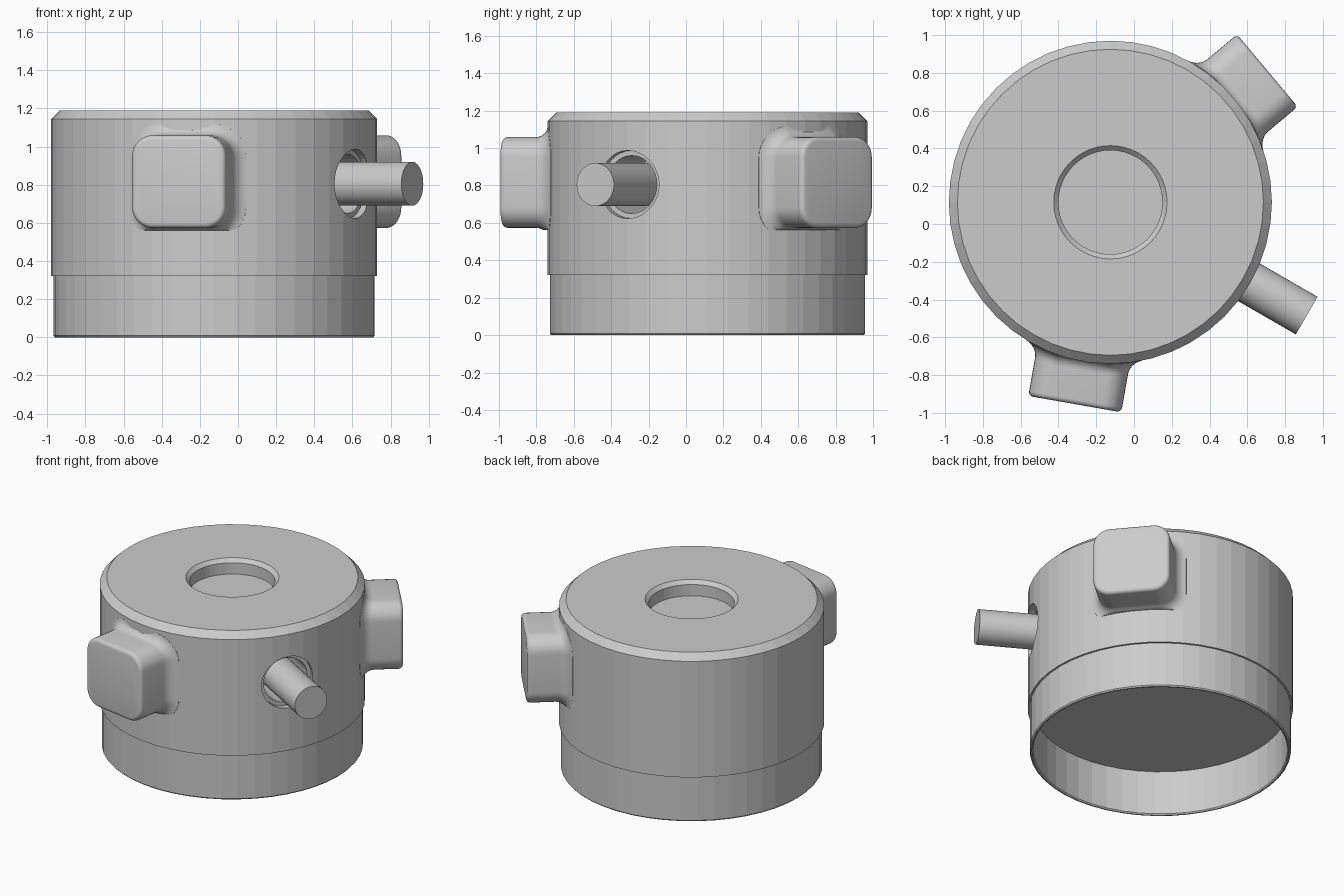
import bpy, bmesh
from math import sin, cos, pi, radians, sqrt
from mathutils import Matrix, Vector

cube = bpy.data.objects.get("Cube")
if cube:
    bpy.data.objects.remove(cube, do_unlink=True)

CENTRE = Vector((-0.125, 0.115, 0))
R = 0.855

grey = bpy.data.materials.new("light_grey")
grey.use_nodes = True
colour = (0.6, 0.6, 0.6, 1)
grey.diffuse_color = colour
grey.node_tree.nodes["Principled BSDF"].inputs["Base Color"].default_value = colour


def finish(name, bm, matrix, smooth=None):
    bmesh.ops.recalc_face_normals(bm, faces=bm.faces)
    bm.transform(matrix)
    mesh = bpy.data.meshes.new(name)
    bm.to_mesh(mesh)
    bm.free()
    mesh.materials.append(grey)
    obj = bpy.data.objects.new(name, mesh)
    bpy.context.collection.objects.link(obj)
    bpy.ops.object.select_all(action='DESELECT')
    obj.select_set(True)
    bpy.context.view_layer.objects.active = obj
    if smooth:
        bpy.ops.object.shade_smooth_by_angle(angle=radians(smooth))
    return obj


def lathe(name, profile, segments, matrix, smooth=None):
    """Turn a (radius, height) profile around the local z axis."""
    bm = bmesh.new()
    verts = [bm.verts.new((r, 0, z)) for r, z in profile]
    edges = [bm.edges.new(pair) for pair in zip(verts, verts[1:])]
    if profile[0][0] > 0:
        edges.append(bm.edges.new((verts[-1], verts[0])))
    bmesh.ops.spin(bm, geom=verts + edges, cent=(0, 0, 0), axis=(0, 0, 1),
                   angle=2 * pi, steps=segments, use_merge=True)
    bmesh.ops.remove_doubles(bm, verts=bm.verts, dist=1e-5)
    return finish(name, bm, matrix, smooth)


def outward(angle, z):
    """Frame on the body axis whose local x points out at the angle."""
    return (Matrix.Translation(CENTRE + Vector((0, 0, z)))
            @ Matrix.Rotation(radians(angle), 4, 'Z'))


def rounded_square(grow):
    """Outline points (sideways, up) of a pad, enlarged by grow."""
    corner = 0.11 + grow
    points = []
    for k, (sx, sz) in enumerate([(1, 1), (-1, 1), (-1, -1), (1, -1)]):
        for i in range(9):
            a = (k + i / 8) * pi / 2
            points.append((sx * 0.14 + corner * cos(a),
                           sz * 0.133 + corner * sin(a)))
    return points


def pad(name, angle):
    """Rounded square boss with a fillet that follows the round wall."""
    rings = [(0.06, 0.70, False), (0.06, -0.006, True)]
    for i in range(7):
        a = i / 6 * pi / 2
        rings.append((0.06 * (1 - sin(a)), 0.06 * (1 - cos(a)), True))
    for i in range(5):
        a = i / 4 * pi / 2
        rings.append((-0.025 * (1 - cos(a)), 1.06 + 0.025 * sin(a), False))
    bm = bmesh.new()
    loops = []
    for grow, depth, on_wall in rings:
        loop = []
        for u, v in rounded_square(grow):
            x = depth + (sqrt(R * R - u * u) if on_wall else 0)
            loop.append(bm.verts.new((x, u, max(v, -0.255))))
        loops.append(loop)
    for low, high in zip(loops, loops[1:]):
        for i in range(len(low)):
            j = (i + 1) % len(low)
            bm.faces.new((low[i], low[j], high[j], high[i]))
    bm.faces.new(loops[0])
    bm.faces.new(loops[-1])
    return finish(name, bm, outward(angle, 0.816), 35)


upright = Matrix.Translation(CENTRE)
sideways = outward(-30, 0.805) @ Matrix.Rotation(pi / 2, 4, 'Y')

# Main drum with chamfered rim and recessed top socket
body = lathe("body", [(0, 0.32), (R, 0.32), (R, 1.145), (0.81, 1.19),
                      (0.30, 1.19), (0.275, 1.165), (0.275, 1.085), (0, 1.085)],
             48, upright)

# Stepped side hole
cutter = lathe("side_hole_cutter", [(0, 0.5), (0.155, 0.5), (0.155, 0.81),
                                    (0.182, 0.81), (0.182, 1.0), (0, 1.0)],
               32, sideways)
cutter.hide_render = True
cut = body.modifiers.new("side_hole", 'BOOLEAN')
cut.operation = 'DIFFERENCE'
cut.solver = 'EXACT'
cut.object = cutter
bpy.context.view_layer.objects.active = body
bpy.ops.object.modifier_apply(modifier=cut.name)
bpy.data.objects.remove(cutter, do_unlink=True)

# Thin open skirt under the drum
lathe("lower_skirt", [(0.82, 0.33), (0.82, 0.008), (0.827, 0), (0.835, 0),
                      (0.842, 0.008), (0.842, 0.33)], 48, upright)

# Rod standing out of the side hole
lathe("side_rod", [(0, 0.45), (0.115, 0.45), (0.115, 1.2), (0, 1.2)],
      40, sideways, 30)

# Two raised pads
pad("front_pad", -100)
pad("back_left_pad", 40)
